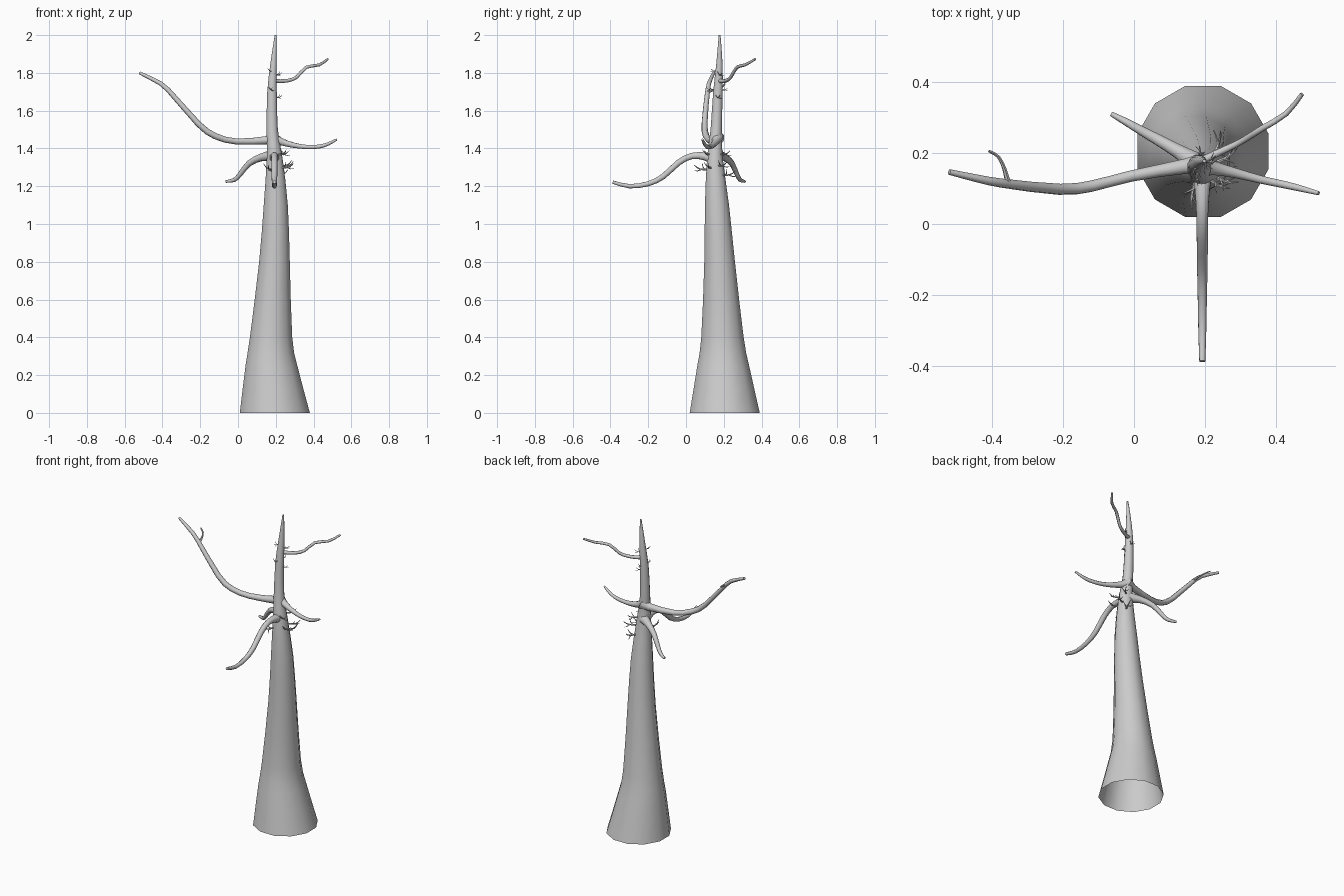
import bpy, bmesh, math
from mathutils import Vector


def smooth_path(pts, steps):
    # Catmull-Rom interpolation of (x, y, z, radius) points
    v = [Vector(p) for p in pts]
    out = []
    for i in range(len(v) - 1):
        p1, p2 = v[i], v[i + 1]
        p0 = v[i - 1] if i else p1 * 2 - p2
        p3 = v[i + 2] if i + 2 < len(v) else p2 * 2 - p1
        for s in range(steps):
            t = s / steps
            out.append(0.5 * (2 * p1 + (p2 - p0) * t + (2 * p0 - 5 * p1 + 4 * p2 - p3) * t * t
                              + (3 * p1 - p0 - 3 * p2 + p3) * t ** 3))
    return out + [v[-1]]


def tube(bm, pts, sides=8, steps=2, level=False, cap=True):
    # Tapered tube; level keeps every ring horizontal
    path = smooth_path(pts, steps)
    rings, side = [], None
    for i, p in enumerate(path):
        c = p.to_3d()
        d = (path[min(i + 1, len(path) - 1)].to_3d() - path[max(i - 1, 0)].to_3d()).normalized()
        if level:
            d = Vector((0, 0, 1))
        if side is None:
            side = Vector((1, 0, 0)) if level else d.orthogonal()
        side = (side - d * side.dot(d)).normalized()
        up = d.cross(side)
        r = max(p[3], 0.001)
        ring = []
        for k in range(sides):
            a = 2 * math.pi * (k + 0.5) / sides
            ring.append(bm.verts.new(c + (side * math.cos(a) + up * math.sin(a)) * r))
        rings.append(ring)
    for a, b in zip(rings, rings[1:]):
        for k in range(sides):
            n = (k + 1) % sides
            bm.faces.new((a[k], a[n], b[n], b[k]))
    if cap:
        bm.faces.new(rings[-1])


def finish(name, bm):
    mesh = bpy.data.meshes.new(name)
    bm.to_mesh(mesh)
    bm.free()
    ob = bpy.data.objects.new(name, mesh)
    bpy.context.collection.objects.link(ob)
    bpy.ops.object.select_all(action='DESELECT')
    ob.select_set(True)
    bpy.context.view_layer.objects.active = ob
    bpy.ops.object.shade_smooth_by_angle(angle=math.radians(50))


def part(name, pts, **kw):
    bm = bmesh.new()
    tube(bm, pts, **kw)
    finish(name, bm)


# Trunk, hollow and open at the foot
part("trunk", [
    (.195, .205, 0, .192), (.177, .197, .25, .142), (.175, .193, .4, .116),
    (.193, .178, .8, .084), (.200, .164, 1.1, .066), (.194, .153, 1.35, .043),
    (.181, .160, 1.5, .031), (.180, .169, 1.7, .026), (.188, .177, 1.85, .017),
    (.199, .178, 2.0, .005)], sides=12, level=True)

# Main branches
part("left_branch", [
    (.19, .165, 1.455, .040), (.145, .163, 1.443, .023), (-.01, .135, 1.437, .017),
    (-.12, .107, 1.465, .017), (-.21, .098, 1.53, .016), (-.37, .115, 1.71, .013),
    (-.44, .128, 1.76, .011), (-.522, .147, 1.80, .008)])
part("left_branch_shoot", [
    (-.355, .112, 1.70, .009), (-.366, .155, 1.712, .006), (-.383, .190, 1.725, .005),
    (-.41, .206, 1.742, .004)], sides=6)
part("right_branch", [
    (.18, .165, 1.46, .034), (.225, .158, 1.437, .021), (.29, .143, 1.418, .015),
    (.36, .125, 1.408, .012), (.43, .110, 1.41, .011), (.48, .098, 1.425, .009),
    (.522, .087, 1.447, .006)])
part("front_branch", [
    (.193, .155, 1.34, .034), (.193, .10, 1.358, .023), (.193, .03, 1.36, .018),
    (.193, -.04, 1.325, .017), (.193, -.12, 1.252, .016), (.193, -.20, 1.213, .014),
    (.193, -.30, 1.20, .012), (.193, -.388, 1.222, .009)])
part("back_left_branch", [
    (.18, .17, 1.36, .032), (.125, .205, 1.353, .021), (.06, .242, 1.322, .016),
    (.01, .27, 1.262, .013), (-.02, .287, 1.233, .011), (-.064, .311, 1.225, .007)])
part("back_right_branch", [
    (.18, .172, 1.76, .014), (.22, .193, 1.756, .011), (.267, .215, 1.76, .010),
    (.31, .237, 1.777, .009), (.362, .27, 1.83, .009), (.43, .312, 1.842, .008),
    (.475, .367, 1.873, .006)])

# Small forked twigs: start point, heading in degrees, length
bm = bmesh.new()
twigs = [
    (.225, .135, 1.30, -25, .07), (.215, .125, 1.37, -35, .06), (.175, .120, 1.29, -110, .075),
    (.235, .175, 1.31, 25, .07), (.220, .190, 1.26, 60, .075), (.215, .185, 1.37, 40, .06),
    (.195, .165, 1.67, 10, .04), (.180, .150, 1.71, -100, .04), (.185, .185, 1.71, 80, .035),
    (.195, .175, 1.79, 15, .04), (.180, .165, 1.81, -130, .035)]
for x, y, z, deg, n in twigs:
    h = Vector((math.cos(math.radians(deg)), math.sin(math.radians(deg)), 0))
    s = Vector((-h.y, h.x, 0))
    o = Vector((x, y, z))
    r = n * .075

    def at(f, u, w, k):
        return (*(o + h * n * f + s * n * w + Vector((0, 0, n * u))), r * k)
    tube(bm, [at(-.25, 0, 0, 1.4), at(.4, -.03, 0, .8), at(.8, .1, .1, .6), at(1, .3, .2, .3)], sides=5)
    tube(bm, [at(.3, 0, 0, .7), at(.5, .15, -.2, .5), at(.6, .4, -.35, .25)], sides=5)
    tube(bm, [at(.5, 0, 0, .6), at(.75, -.12, .25, .4), at(.9, -.1, .45, .2)], sides=5)
finish("twigs", bm)
